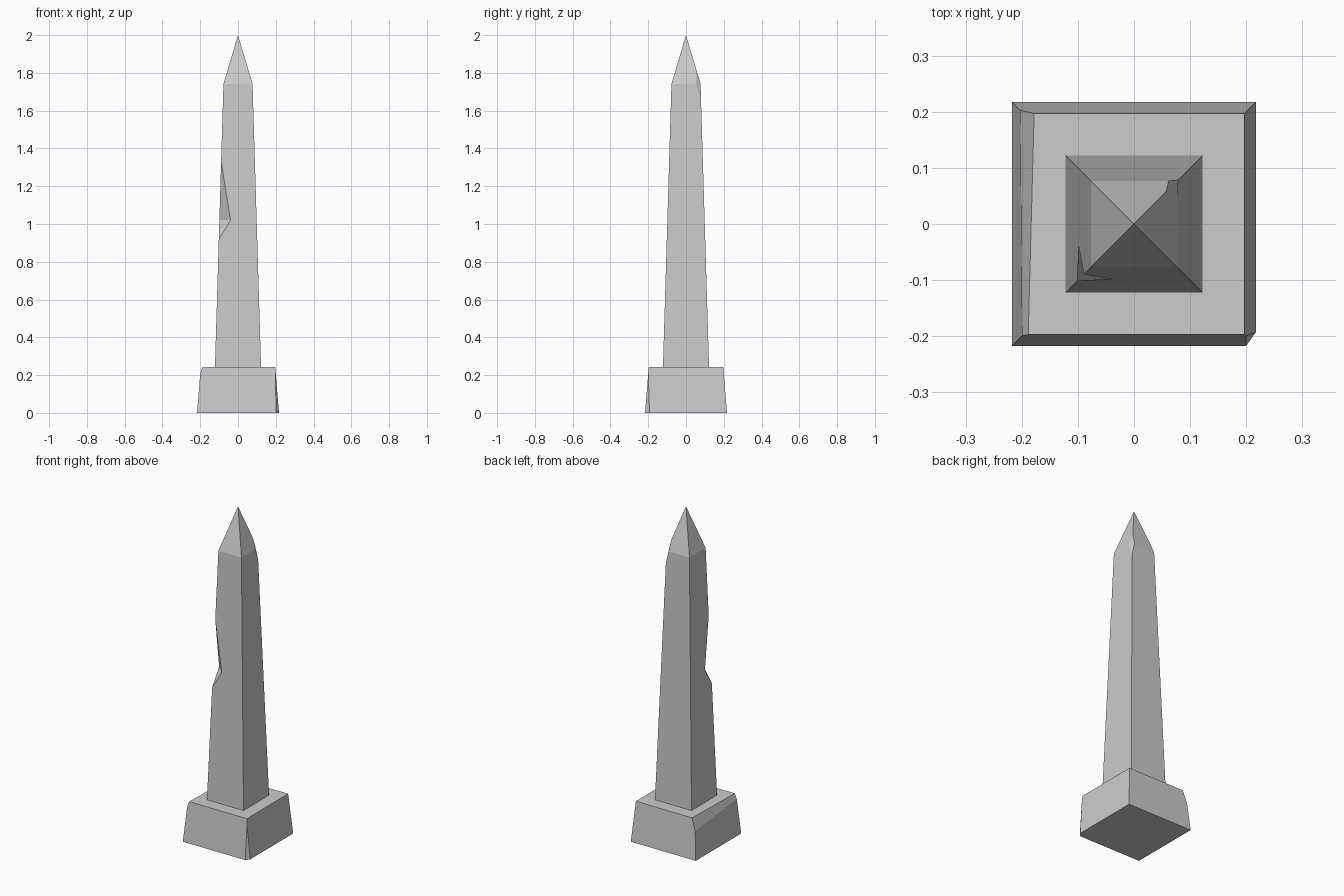
import bpy, bmesh
from mathutils import Vector

if "Cube" in bpy.data.objects:
    bpy.data.objects.remove(bpy.data.objects["Cube"])


def new_object(name, bm):
    bmesh.ops.recalc_face_normals(bm, faces=bm.faces)
    mesh = bpy.data.meshes.new(name)
    bm.to_mesh(mesh)
    bm.free()
    ob = bpy.data.objects.new(name, mesh)
    bpy.context.collection.objects.link(ob)
    return ob


def square_stack(levels):
    """Stack of squares (half width, z); a zero half width is a point."""
    bm = bmesh.new()
    for h, z in levels:
        corners = [(-h, -h), (h, -h), (h, h), (-h, h)] if h else [(0, 0)]
        for x, y in corners:
            bm.verts.new((x, y, z))
    return bm


def hull(bm):
    bmesh.ops.convex_hull(bm, input=bm.verts[:])
    bmesh.ops.dissolve_limit(bm, angle_limit=0.002, verts=bm.verts[:], edges=bm.edges[:])


def chip(bm, a, b, c, inside):
    """Slice off the corner beyond the plane a, b, c and cap the cut."""
    a, b, c = Vector(a), Vector(b), Vector(c)
    n = (b - a).cross(c - a).normalized()
    if n.dot(Vector(inside) - a) > 0:
        n = -n
    bmesh.ops.bisect_plane(bm, geom=bm.verts[:] + bm.edges[:] + bm.faces[:],
                           dist=1e-5, plane_co=a, plane_no=n, clear_outer=True)
    bmesh.ops.holes_fill(bm, edges=[e for e in bm.edges if e.is_boundary], sides=0)


# Plinth with a worn left top edge and a chipped front right corner
bm = square_stack([(0.217, 0), (0.197, 0.242)])
hull(bm)
chip(bm, (-0.203, 0.203, 0.17), (-0.1997, -0.1997, 0.21), (-0.178, 0.197, 0.242), (0, 0, 0.1))
chip(bm, (0.2, -0.217, 0), (0.217, -0.193, 0), (0.2, -0.2, 0.2), (0, 0, 0.1))
new_object("plinth", bm)

# Tapered shaft with pointed cap and a chip at the back right shoulder
bm = square_stack([(0.122, 0.242), (0.077, 1.742), (0, 2.0)])
hull(bm)
chip(bm, (0.057, 0.057, 1.809), (0.062, 0.077, 1.742), (0.079, 0.079, 1.67), (0, 0, 1))
shaft = new_object("shaft", bm)

# Wedge that cuts the notch in the front left edge of the shaft
bm = bmesh.new()
for s, z in [(0.069, 1.02), (0.1096, 1.64), (0.1668, 0.72)]:
    for t in (-0.2, 0.2):
        bm.verts.new((-s + t, -s - t, z))
hull(bm)
cutter = new_object("notch_cutter", bm)
cutter.hide_render = True
cutter.hide_viewport = True

notch = shaft.modifiers.new("notch", 'BOOLEAN')
notch.operation = 'DIFFERENCE'
notch.solver = 'EXACT'
notch.object = cutter
bpy.context.view_layer.objects.active = shaft
bpy.ops.object.modifier_apply(modifier="notch")
bpy.data.objects.remove(cutter)
